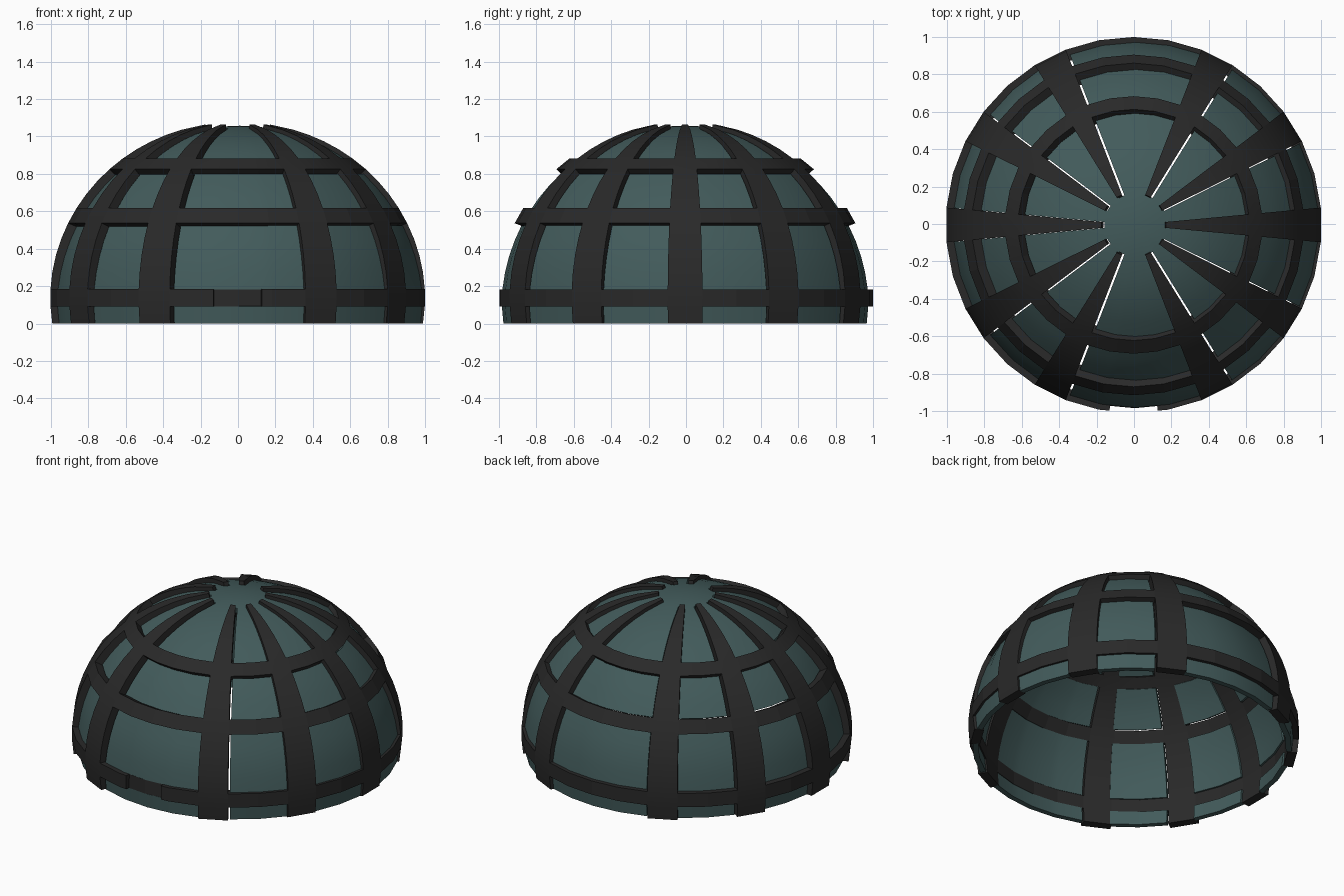
import bpy, bmesh
from math import sin, cos, pi, floor, radians

if "Cube" in bpy.data.objects:
    bpy.data.objects.remove(bpy.data.objects["Cube"])

SEG = 34                      # facets around the dome
STEP = 2 * pi / SEG
ROW = 180 / SEG               # latitude row height in degrees
RIBS = {0, 3, 6, 11, 14, 17, 20, 23, 28, 31}
RINGS = {1, 6, 10}            # rows that carry a raised ring
BASE = 0.1375                 # height of the equator
CY = -0.005
DEPTH = {1: 0.0, 2: 0.035}    # shell surface and inside surface, below the shell

# Grid lines: angles in facet units (two extra for the front notch) and latitudes
us = sorted([i - 0.5 for i in range(SEG)] + [24.8, 26.2])
lats = [(-1.5 + i) * ROW for i in range(16)] + [79.4, 84.7]
NU, NL = len(us), len(lats)
TOP = NL - 2                  # ribs stop at this latitude line


def point(i, j, layer, dx):
    """Grid corner: layer 0 = raised frame, 1 = shell, 2 = inside."""
    u, lat = us[i % NU], radians(lats[j])
    s = sin(lat)
    if layer == 0:
        r = 1.006 * cos(lat) * (1 - 0.065 * s * s)
        z = BASE + 0.99 * s - 0.05 * s ** 4
    else:
        rad = 0.98 - 0.06 * max(s, 0) - DEPTH[layer]
        r, z = rad * cos(lat), BASE + rad * s
    r *= cos(STEP / 2) / cos((u - floor(u + 0.5)) * STEP)
    if j == 0:
        z = 0.0
    a = u * STEP
    return (r * cos(a) + dx, r * sin(a) + CY, z)


def is_notch(i, j):
    return j == 1 and 24.7 < us[i % NU] < 26.1


def is_frame(i, j):
    return 0 <= j < TOP and (floor(us[i % NU] + 0.5) in RIBS or j in RINGS)


def is_raised(i, j):
    return is_frame(i, j) and not is_notch(i, j)


def is_panel(i, j):
    return 0 <= j < NL - 1 and not is_frame(i, j)


def material(name, color):
    m = bpy.data.materials.new(name)
    m.diffuse_color = (*color, 1)
    m.use_nodes = True
    m.node_tree.nodes["Principled BSDF"].inputs["Base Color"].default_value = m.diffuse_color
    return m


class Builder:
    """Collects faces on the dome grid into one mesh object."""

    def __init__(self, dx):
        self.bm, self.verts, self.dx = bmesh.new(), {}, dx

    def v(self, i, j, layer):
        key = (i % NU, j, layer)
        if key not in self.verts:
            self.verts[key] = self.bm.verts.new(point(i, j, layer, self.dx))
        return self.verts[key]

    def face(self, *keys):
        return self.bm.faces.new([self.v(*k) for k in keys])

    def cell(self, i, j, test, hi, lo, bottom=True):
        """Block over one grid cell, walled where the neighbour fails the test."""
        c = [(i, j), (i + 1, j), (i + 1, j + 1), (i, j + 1)]
        self.face(*[(*p, hi) for p in c]).smooth = hi == 1
        if bottom:
            self.face(*[(*p, lo) for p in reversed(c)]).smooth = hi == 1
        for k, n in enumerate([(i, j - 1), (i + 1, j), (i, j + 1), (i - 1, j)]):
            if not test(*n) and not (n[1] == NL - 1):
                a, b = c[k], c[(k + 1) % 4]
                self.face((*a, lo), (*b, lo), (*b, hi), (*a, hi))

    def pole(self, layer):
        """Fan that closes the top of the dome."""
        z = BASE + 0.92 - DEPTH[layer]
        top = self.bm.verts.new((self.dx, CY, z))
        for i in range(NU):
            ring = [self.v(i, NL - 1, layer), self.v(i + 1, NL - 1, layer), top]
            self.bm.faces.new(ring if layer == 1 else ring[::-1]).smooth = True

    def finish(self, name, mat):
        me = bpy.data.meshes.new(name)
        self.bm.to_mesh(me)
        self.bm.free()
        me.materials.append(mat)
        ob = bpy.data.objects.new(name, me)
        bpy.context.collection.objects.link(ob)
        bpy.context.view_layer.objects.active = ob
        ob.select_set(True)
        bpy.ops.object.shade_smooth_by_angle(angle=radians(8 if mat.name == "dark_metal" else 35))
        ob.select_set(False)


frame, panels = Builder(-0.002), Builder(0.010)
for i in range(NU):
    for j in range(NL - 1):
        if is_raised(i, j):
            frame.cell(i, j, is_raised, 0, 2)      # raised ribs and rings
        elif is_notch(i, j):
            frame.cell(i, j, is_frame, 1, 2)       # recess in the front of the lowest ring
        else:
            panels.cell(i, j, is_panel, 1, 2)      # panels between the ribs
panels.pole(1)
panels.pole(2)

frame.finish("dome_frame", material("dark_metal", (0.022, 0.022, 0.022)))
panels.finish("dome_panels", material("teal_glass", (0.055, 0.105, 0.105)))
